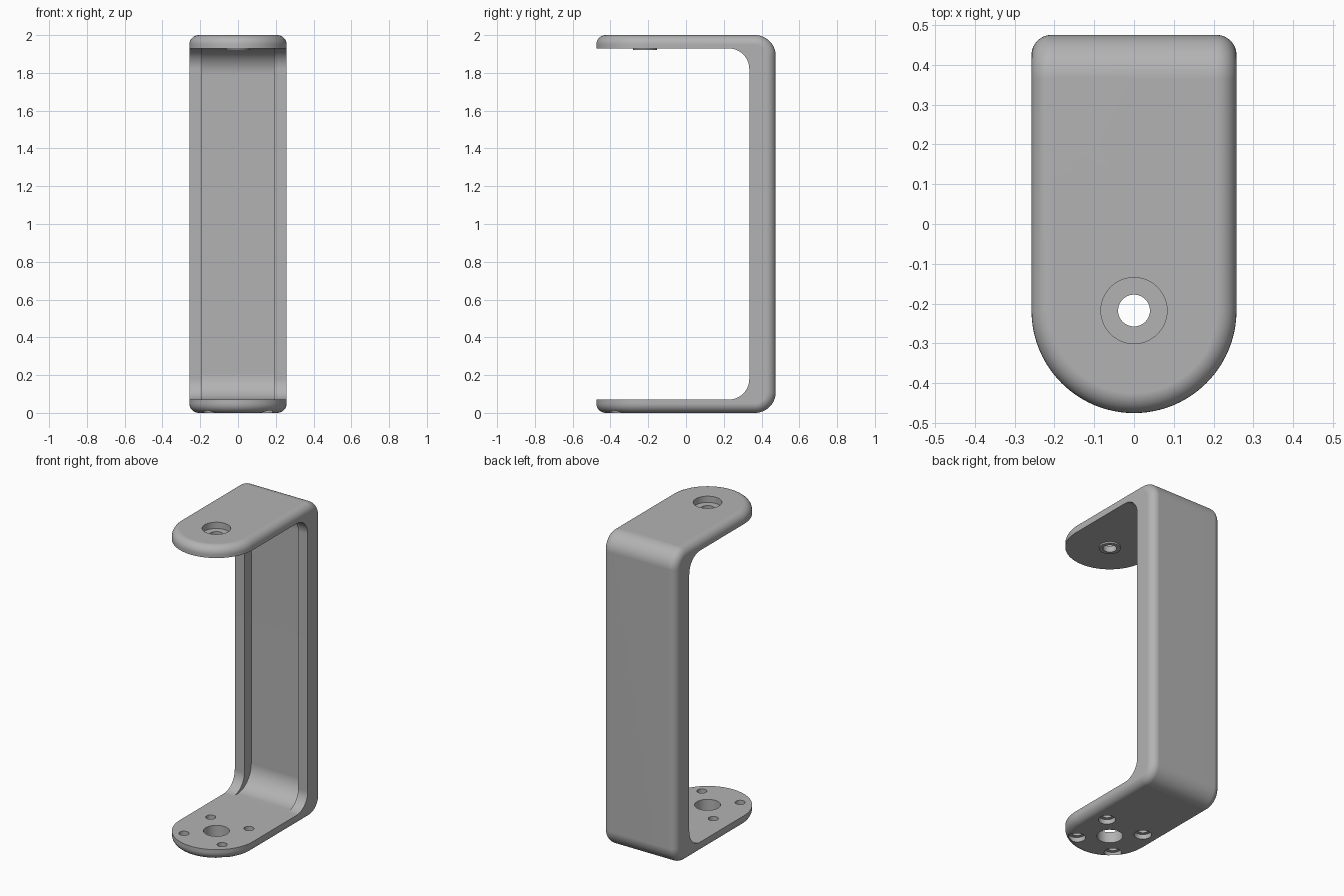
import bpy, bmesh, math
from mathutils import Vector

if "Cube" in bpy.data.objects:
    bpy.data.objects.remove(bpy.data.objects["Cube"], do_unlink=True)

HALF_W, BACK, HEIGHT, PLATE = 0.2575, 0.475, 2.0, 0.07
HOLE_Y = -0.2175

grey = bpy.data.materials.new("satin grey")
grey.use_nodes = True
COLOUR = (0.45, 0.45, 0.45, 1)
grey.diffuse_color = COLOUR
grey.node_tree.nodes["Principled BSDF"].inputs["Base Color"].default_value = COLOUR


def make_object(name, bm):
    bmesh.ops.recalc_face_normals(bm, faces=bm.faces)
    mesh = bpy.data.meshes.new(name)
    bm.to_mesh(mesh)
    bm.free()
    mesh.materials.append(grey)
    obj = bpy.data.objects.new(name, mesh)
    bpy.context.collection.objects.link(obj)
    return obj


def prism(points, direction):
    """Closed outline swept along a direction."""
    bm = bmesh.new()
    face = bm.faces.new([bm.verts.new(p) for p in points])
    swept = bmesh.ops.extrude_face_region(bm, geom=[face])["geom"]
    verts = [g for g in swept if isinstance(g, bmesh.types.BMVert)]
    bmesh.ops.translate(bm, vec=direction, verts=verts)
    bmesh.ops.recalc_face_normals(bm, faces=bm.faces)
    return bm


def round_edges(bm, edges, radius, segments):
    bmesh.ops.bevel(bm, geom=edges, offset=radius, offset_type='OFFSET',
                    segments=segments, profile=0.5, affect='EDGES')


def back_edges(bm, y):
    return [e for e in bm.edges
            if all(abs(v.co.y - y) < 1e-4 for v in e.verts)
            and abs(e.verts[0].co.z - e.verts[1].co.z) < 1e-4]


def cylinder(name, x, y, z0, z1, radius):
    ring = [(x + radius * math.cos(a), y + radius * math.sin(a), z0)
            for a in (math.tau * i / 48 for i in range(48))]
    return make_object(name, prism(ring, Vector((0, 0, z1 - z0))))


def opening(name, half_w, y, z, radius):
    """Cutter for the space between the plates, rounded at the back."""
    outline = [(-half_w, -1, z), (half_w, -1, z), (half_w, y, z), (-half_w, y, z)]
    bm = prism(outline, Vector((0, 0, HEIGHT - 2 * z)))
    round_edges(bm, back_edges(bm, y), radius, 14)
    return make_object(name, bm)


def combine(target, tool, operation='DIFFERENCE'):
    mod = target.modifiers.new("combine", 'BOOLEAN')
    mod.operation, mod.object, mod.solver = operation, tool, 'EXACT'
    bpy.context.view_layer.objects.active = target
    bpy.ops.object.modifier_apply(modifier=mod.name)
    bpy.data.objects.remove(tool, do_unlink=True)


# Solid body: rounded front, softened outer rim
outline = [(HALF_W * math.cos(a), HOLE_Y + HALF_W * math.sin(a), 0)
           for a in (math.pi + math.pi * i / 48 for i in range(49))]
outline += [(HALF_W, BACK, 0), (-HALF_W, BACK, 0)]
bm = prism(outline, Vector((0, 0, HEIGHT)))
round_edges(bm, back_edges(bm, BACK), 0.11, 14)
bm.normal_update()
rim = [e for e in bm.edges if e.calc_face_angle(0) > math.radians(40)]
round_edges(bm, rim, 0.05, 8)
bracket = make_object("bracket", bm)

# Space between the plates, then the channel between the two back ribs
combine(bracket, opening("gap_cutter", 0.5, 0.335, PLATE, 0.11))
combine(bracket, opening("channel_cutter", 0.19, 0.405, PLATE + 0.0005, 0.14))

# Upper plate: boss below, counterbore above, through hole
combine(bracket, cylinder("boss", 0, HOLE_Y, 1.92, 1.94, 0.063), 'UNION')
combine(bracket, cylinder("counterbore", 0, HOLE_Y, 1.96, 2.1, 0.083))
combine(bracket, cylinder("upper_hole", 0, HOLE_Y, 1.85, 2.1, 0.04))

# Lower plate: centre hole and four screw holes recessed from below
combine(bracket, cylinder("centre_hole", 0, HOLE_Y, -0.1, 0.15, 0.075))
for sx in (-1, 1):
    for sy in (-1, 1):
        x, y = sx * 0.135, HOLE_Y + sy * 0.135
        combine(bracket, cylinder("screw_hole", x, y, -0.1, 0.15, 0.029))
        combine(bracket, cylinder("screw_recess", x, y, -0.1, 0.03, 0.05))

# Smooth fillets with crisp edges
bpy.ops.object.select_all(action='DESELECT')
bracket.select_set(True)
bpy.context.view_layer.objects.active = bracket
bpy.ops.object.shade_smooth_by_angle(angle=math.radians(30))
weighted = bracket.modifiers.new("even_shading", 'WEIGHTED_NORMAL')
weighted.keep_sharp = True
